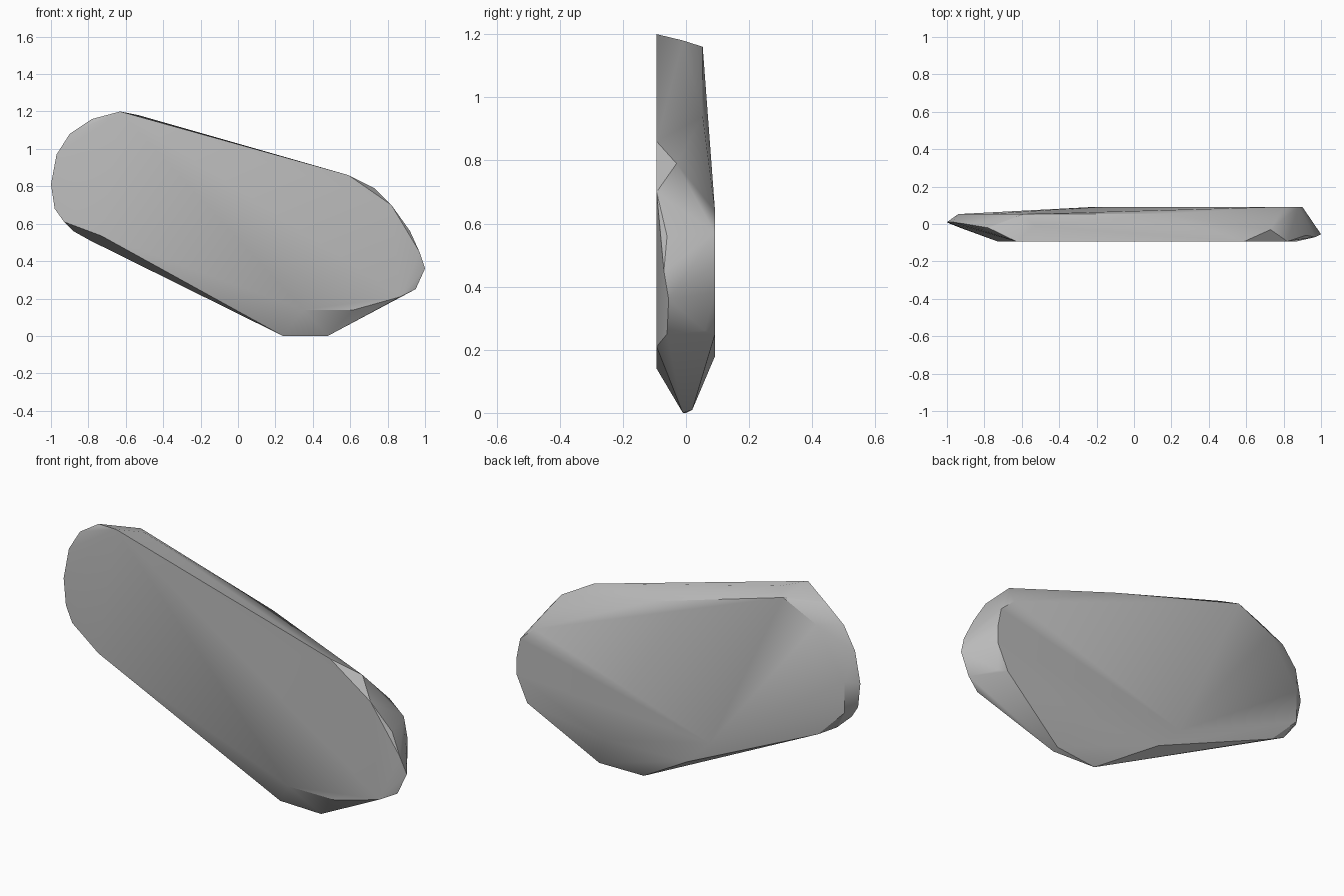
import bpy
import bmesh
from math import radians

# Remove the default object
default_cube = bpy.data.objects.get("Cube")
if default_cube:
    bpy.data.objects.remove(default_cube, do_unlink=True)


def flat_material(name, colour):
    """Make a plain matte material in a single colour."""
    material = bpy.data.materials.new(name)
    material.use_nodes = True
    material.diffuse_color = colour
    shader = material.node_tree.nodes["Principled BSDF"]
    shader.inputs["Base Color"].default_value = colour
    shader.inputs["Roughness"].default_value = 0.9
    return material


def at_depth(outline, depth):
    """Lift an (x, z) outline into space at one depth."""
    return [(x, depth, z) for x, z in outline]


def hull_object(name, points, material):
    """Wrap points in a convex skin with clean flat facets."""
    mesh = bpy.data.meshes.new(name)
    bm = bmesh.new()
    for point in points:
        bm.verts.new(point)
    result = bmesh.ops.convex_hull(bm, input=bm.verts[:])
    # Drop any points that ended up inside the skin
    loose = {v for v in bm.verts if not v.link_faces}
    bmesh.ops.delete(bm, geom=list(loose), context="VERTS")
    bmesh.ops.dissolve_limit(bm, angle_limit=radians(1),
                             verts=bm.verts[:], edges=bm.edges[:])
    bmesh.ops.recalc_face_normals(bm, faces=bm.faces[:])
    bm.to_mesh(mesh)
    bm.free()
    mesh.materials.append(material)
    stone = bpy.data.objects.new(name, mesh)
    bpy.context.collection.objects.link(stone)
    return stone


# Broad front face
front_outline = [(-.63, 1.2), (-.73, .535), (-.25, .36), (.35, .14),
                 (.62, .14), (.87, .21), (.82, .7), (.59, .86)]

# Broad back face, level in its lower part
back_outline = [(-.2, .32), (-.07, .19), (.4, .18), (.84, .25),
                (.9, .38), (.9, .47), (.88, .57), (.8, .64)]

# Upper and outer back edge, where the stone gets thinner
back_taper = [(-.59, 1.16), (-.78, 1.07), (-.94, .82), (-.94, .66),
              (-.79, .51), (.16, .94)]

# Chipped rim between the two faces: left end, top, right end, foot
left_rim = [(-1, .01, .81), (-.97, .01, .97), (-.9, 0, 1.08),
            (-.98, 0, .68), (-.93, -.02, .61), (-.88, .03, .56)]
top_rim = [(-.78, -.02, 1.16), (-.53, -.01, 1.18), (.73, -.03, .79)]
right_rim = [(.92, -.06, .56), (.97, -.07, .45), (1, -.055, .36),
             (.95, -.06, .25), (.87, .06, .26)]
foot = [(.24, 0, 0), (.48, -.01, 0), (.48, .02, .01)]

points = (at_depth(front_outline, -.093)
          + at_depth(back_outline, .092)
          + at_depth(back_taper, .053)
          + left_rim + top_rim + right_rim + foot)

stone_grey = flat_material("stone grey", (.5, .5, .5, 1))
slab = hull_object("stone_slab", points, stone_grey)

# Soften the shallow facets and keep the chipped edges sharp
bpy.ops.object.select_all(action="DESELECT")
slab.select_set(True)
bpy.context.view_layer.objects.active = slab
bpy.ops.object.shade_smooth_by_angle(angle=radians(30))
